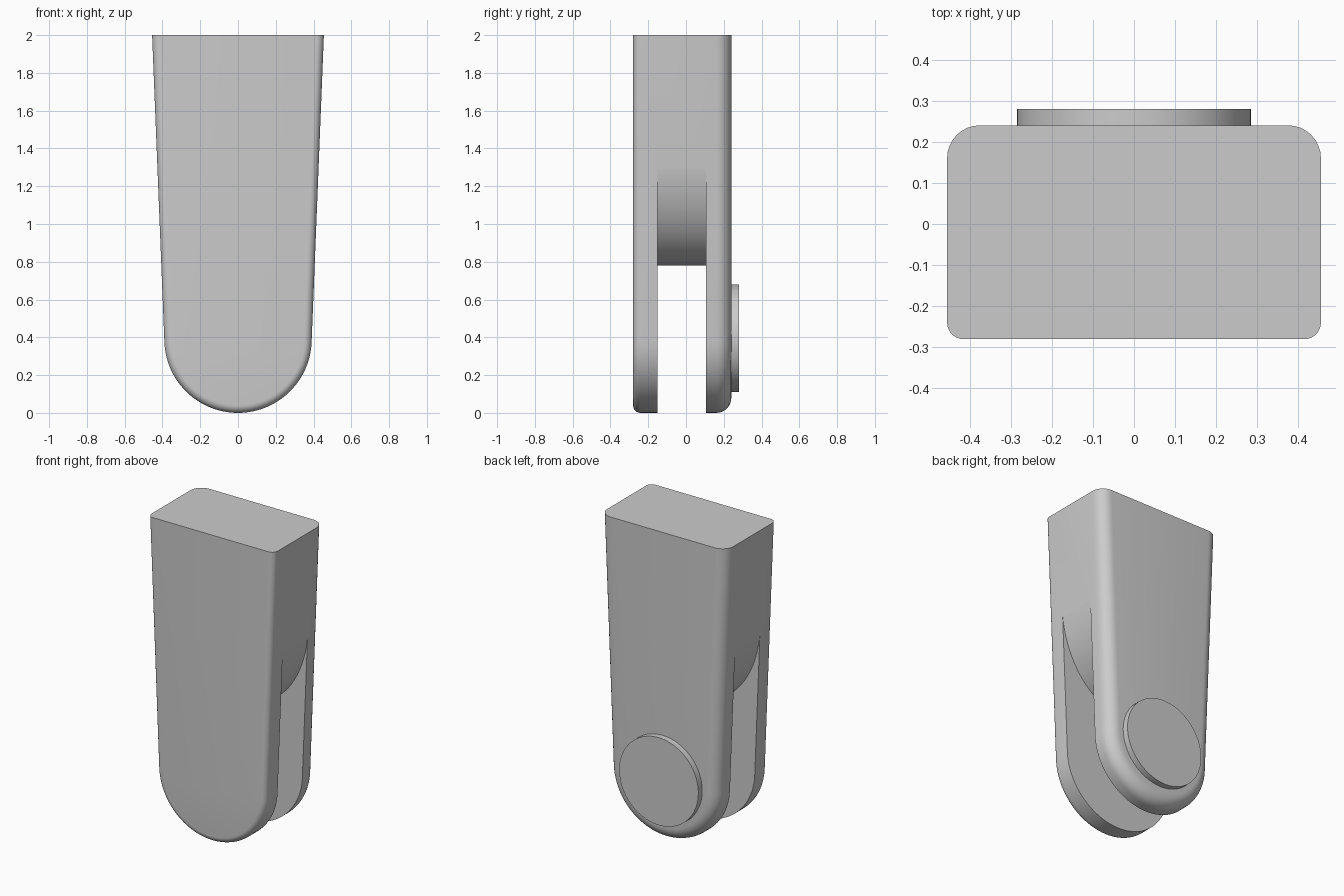
import bpy, bmesh, math

if "Cube" in bpy.data.objects:
    bpy.data.objects.remove(bpy.data.objects["Cube"])

R, TOP = 0.39, 2.0              # bottom radius (also its centre height), top height
TAPER = math.atan(0.04)         # outward lean of the sides
FRONT, BACK = -0.28, 0.24

grey = bpy.data.materials.new("grey")
grey.diffuse_color = (0.6, 0.6, 0.6, 1)
grey.use_nodes = True
grey.node_tree.nodes["Principled BSDF"].inputs["Base Color"].default_value = grey.diffuse_color


def loft(name, rings):
    """Skin a list of matching closed rings and cap both ends."""
    bm = bmesh.new()
    loops = [[bm.verts.new(p) for p in ring] for ring in rings]
    n = len(loops[0])
    for a, b in zip(loops, loops[1:]):
        for i in range(n):
            j = (i + 1) % n
            bm.faces.new((a[i], a[j], b[j], b[i]))
    bm.faces.new(loops[0])
    bm.faces.new(loops[-1])
    bmesh.ops.recalc_face_normals(bm, faces=bm.faces)
    mesh = bpy.data.meshes.new(name)
    bm.to_mesh(mesh)
    bm.free()
    mesh.materials.append(grey)
    ob = bpy.data.objects.new(name, mesh)
    bpy.context.collection.objects.link(ob)
    return ob


def activate(ob):
    bpy.ops.object.select_all(action='DESELECT')
    ob.select_set(True)
    bpy.context.view_layer.objects.active = ob


def outline(y, inset):
    """Tapered tongue outline with a round lower end."""
    r = R - inset
    x = (r + (TOP - R) * math.sin(TAPER)) / math.cos(TAPER)
    pts = [(-x, y, TOP)]
    for i in range(49):
        a = math.pi + TAPER + (math.pi - 2 * TAPER) * i / 48
        pts.append((r * math.cos(a), y, R + r * math.sin(a)))
    return pts + [(x, y, TOP)]


# body: round-edged along the front (small) and the back (large)
levels = []
for y_end, rad, sign in ((FRONT, 0.04, 1), (BACK, 0.08, -1)):
    part = []
    for i in range(9):
        a = math.pi / 2 * i / 8
        part.append((y_end + sign * rad * (1 - math.cos(a)), rad * (1 - math.sin(a))))
    levels += part if sign > 0 else part[::-1]
body = loft("forked_body", [outline(y, d) for y, d in levels])

# slot between the two cheeks, with an elliptical roof
roof = [(0.431 * math.cos(a), 1.38 + 0.6 * math.sin(a))
        for a in (math.pi + math.pi * i / 64 for i in range(65))]
section = [(-0.7, -0.2), (-0.7, 1.38)] + roof + [(0.7, 1.38), (0.7, -0.2)]
cutter = loft("slot_cutter", [[(x, y, z) for x, z in section] for y in (-0.15, 0.105)])
cutter.hide_render = True
cut = body.modifiers.new("slot", 'BOOLEAN')
cut.object = cutter
cut.operation = 'DIFFERENCE'
cut.solver = 'EXACT'
activate(body)
bpy.ops.object.modifier_apply(modifier=cut.name)
bpy.data.objects.remove(cutter)

# pivot cap on the back
cap = loft("pivot_cap", [[(0.285 * math.cos(a), y, 0.395 + 0.285 * math.sin(a))
                          for a in (math.tau * i / 64 for i in range(64))]
                         for y in (BACK - 0.02, 0.28)])

for ob in (body, cap):
    activate(ob)
    bpy.ops.object.shade_smooth_by_angle(angle=math.radians(30))
